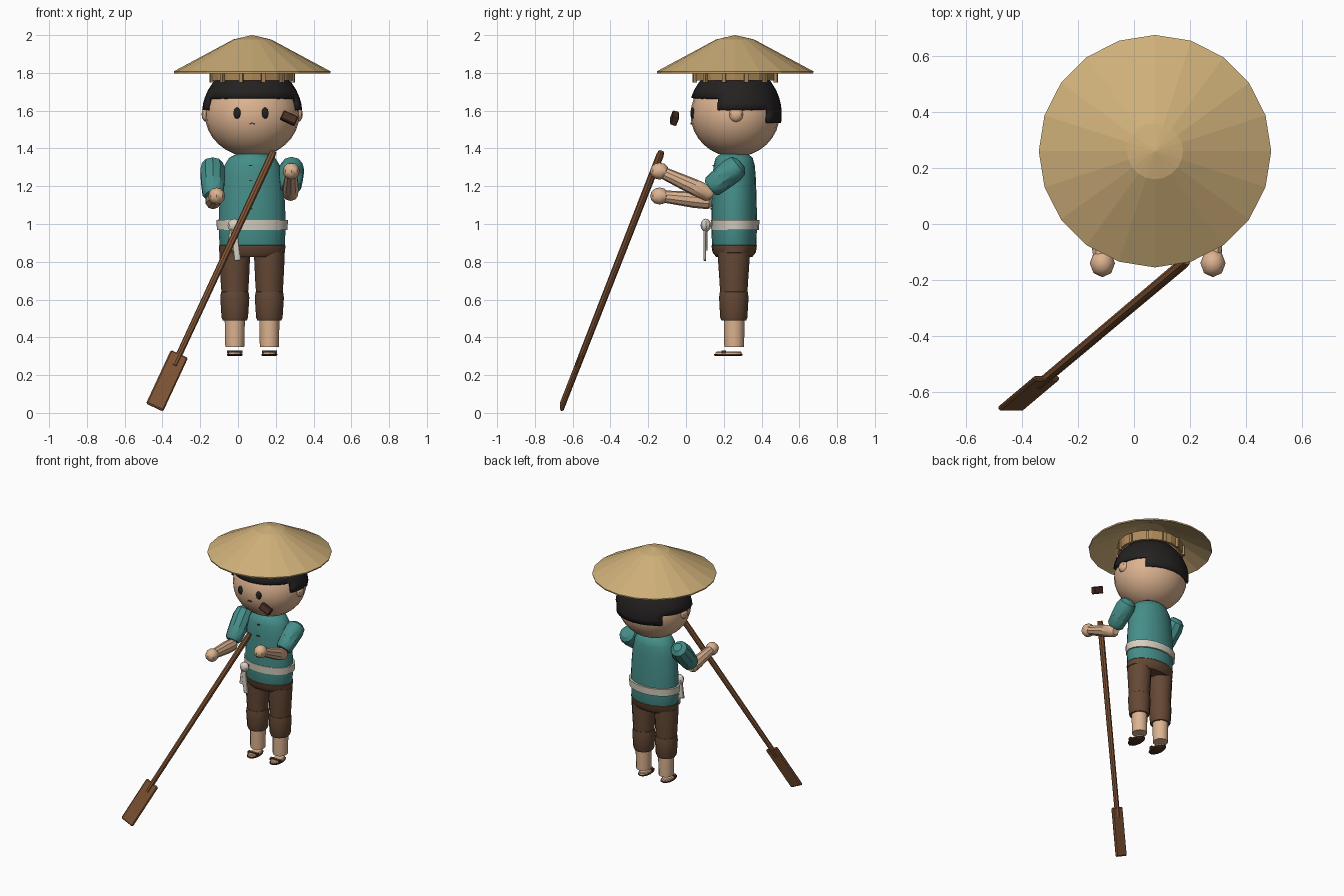
import bpy, bmesh, math
from mathutils import Vector, Matrix

if "Cube" in bpy.data.objects:
    bpy.data.objects.remove(bpy.data.objects["Cube"])

def mat(name, r, g, b):
    m = bpy.data.materials.new(name)
    m.diffuse_color = (r, g, b, 1)
    m.use_nodes = True
    m.node_tree.nodes["Principled BSDF"].inputs["Base Color"].default_value = m.diffuse_color
    return m

SKIN = mat("skin", .72, .45, .28)
TEAL = mat("teal_cloth", .06, .27, .25)
BROWN = mat("brown_cloth", .13, .065, .035)
WOOD = mat("wood", .22, .09, .035)
DARK = mat("dark_wood", .07, .03, .018)
STRAW = mat("straw", .62, .43, .19)
BAND = mat("straw_band", .42, .25, .1)
BLACK = mat("hair_black", .018, .015, .015)
CREAM = mat("cream_cloth", .68, .63, .53)

CX, CY = .075, .26

def finish(name, bm, m, smooth=35):
    bmesh.ops.recalc_face_normals(bm, faces=bm.faces)
    me = bpy.data.meshes.new(name)
    bm.to_mesh(me)
    bm.free()
    ob = bpy.data.objects.new(name, me)
    bpy.context.collection.objects.link(ob)
    me.materials.append(m)
    if smooth:
        bpy.ops.object.select_all(action='DESELECT')
        ob.select_set(True)
        bpy.context.view_layer.objects.active = ob
        bpy.ops.object.shade_smooth_by_angle(angle=math.radians(smooth))
    return ob

def lathe(name, prof, c, m, n=16, smooth=35, closed=False):
    """Stacked elliptical rings (z, rx, ry); ends capped, or joined when closed."""
    bm = bmesh.new()
    rings = [[bm.verts.new((c[0] + rx * math.sin(2 * math.pi * i / n),
                            c[1] - ry * math.cos(2 * math.pi * i / n), z))
              for i in range(n)] for z, rx, ry in prof]
    pairs = list(zip(rings, rings[1:])) + ([(rings[-1], rings[0])] if closed else [])
    for a, b in pairs:
        for i in range(n):
            j = (i + 1) % n
            bm.faces.new((a[i], a[j], b[j], b[i]))
    if not closed:
        bm.faces.new(rings[0])
        bm.faces.new(rings[-1])
    bmesh.ops.remove_doubles(bm, verts=bm.verts, dist=1e-5)
    return finish(name, bm, m, smooth)

def ball(name, c, r, m, u=12, v=8):
    bm = bmesh.new()
    bmesh.ops.create_uvsphere(bm, u_segments=u, v_segments=v, radius=1,
                              matrix=Matrix.Translation(c) @ Matrix.Diagonal((*r, 1)))
    return finish(name, bm, m, 40)

def limb(name, a, b, prof, m, n=10):
    """Round form along a-b; prof = (fraction along, radius)."""
    a, b = Vector(a), Vector(b)
    rot = (b - a).to_track_quat('Z', 'Y').to_matrix().to_4x4()
    L = (b - a).length
    ob = lathe(name, [(t * L, r, r) for t, r in prof], (0, 0), m, n)
    ob.data.transform(Matrix.Translation(a) @ rot)
    return ob

def box(name, c, size, m, axes=None, bevel=0):
    bm = bmesh.new()
    rot = Matrix(axes).transposed().to_4x4() if axes else Matrix()
    bmesh.ops.create_cube(bm, size=1, matrix=Matrix.Translation(c) @ rot @ Matrix.Diagonal((*size, 1)))
    if bevel:
        bmesh.ops.bevel(bm, geom=bm.edges[:], offset=bevel, segments=1, affect='EDGES')
    return finish(name, bm, m, 0)

# Straw hat: faceted cone shell, with a slatted band under it
lathe("hat", [(2.0, .001, .001), (1.977, .1, .1), (1.918, .21, .21), (1.808, .415, .415),
              (1.798, .413, .413), (1.895, .21, .21), (1.95, .1, .1), (1.96, .001, .001)],
      (CX, CY), STRAW, 20, 0)
lathe("hat_band", [(1.76, .224, .216), (1.83, .224, .216), (1.83, .205, .197), (1.76, .205, .197)],
      (CX, CY), BAND, 20, 0, True)
for i in range(12):
    a = 2 * math.pi * (i + .5) / 12
    o, t = Vector((math.sin(a), -math.cos(a), 0)), Vector((math.cos(a), math.sin(a), 0))
    box("hat_band_slat", Vector((CX, CY, 1.785)) + o * .222, (.02, .02, .07), BAND, [t, o, (0, 0, 1)])

# Head, ears and face
ball("head", (CX, CY, 1.58), (.25, .236, .225), SKIN, 24, 16)
lathe("neck", [(1.33, .07, .065), (1.42, .07, .065)], (CX, CY), SKIN, 12)
for s in (-1, 1):
    ball("ear", (CX + s * .243, CY + .005, 1.58), (.025, .038, .04), SKIN, 8, 6)
    ball("eye", (CX - .006 + s * .074, .037, 1.587), (.02, .014, .03), BLACK, 10, 8)
    box("mouth_half", (CX + s * .007, .029, 1.532), (.016, .01, .006), DARK,
        [(.9, 0, -.43 * s), (0, 1, 0), (.43 * s, 0, .9)])

# Hair: cap whose lower edge steps down from fringe to sides to nape
bm = bmesh.new()
N = 32
def hair_point(i, z, k=1):
    f = math.sqrt(max(0, 1 - ((z - 1.58) / .27) ** 2)) * k
    a = 2 * math.pi * i / N
    return bm.verts.new((CX + .266 * f * math.sin(a), CY - .247 * f * math.cos(a), z))
for i in range(N):
    c = math.cos(2 * math.pi * (i + .5) / N)
    low = 1.67 if c > .38 else 1.605 if c > -.7 else 1.535
    zs = [z for z in (1.535, 1.57, 1.605, 1.64, 1.67, 1.71, 1.75, 1.79, 1.83, 1.85) if z >= low]
    for z0, z1 in zip(zs, zs[1:]):
        bm.faces.new([hair_point(i, z0), hair_point(i + 1, z0), hair_point(i + 1, z1), hair_point(i, z1)])
bmesh.ops.remove_doubles(bm, verts=bm.verts, dist=1e-4)
bmesh.ops.dissolve_degenerate(bm, edges=bm.edges, dist=1e-5)
hair = finish("hair", bm, BLACK)
sol = hair.modifiers.new("thickness", 'SOLIDIFY')
sol.thickness, sol.offset = .02, -1

# Shirt with small buttons
lathe("shirt", [(.855, .165, .112), (.87, .172, .117), (1.0, .178, .121), (1.12, .173, .119),
                (1.24, .163, .115), (1.31, .147, .109), (1.35, .122, .098), (1.37, .085, .075)],
      (CX, CY - .005), TEAL, 20)
for z, y in ((1.31, .146), (1.23, .14), (1.08, .135)):
    box("shirt_button", (CX - .008, y, z), (.02, .012, .007), DARK)

# Sash with knot and tails
lathe("sash", [(.968, .186, .126), (1.02, .19, .129), (1.02, .165, .108), (.968, .165, .108)],
      (CX, CY), CREAM, 20, 35, True)
ball("sash_knot", (-.02, .105, .993), (.035, .028, .035), CREAM, 8, 6)
box("sash_tail_long", (-.012, .1, .89), (.035, .014, .17), CREAM,
    [(.99, 0, .12), (0, 1, 0), (-.12, 0, .99)], .003)
box("sash_tail_short", (-.035, .107, .92), (.035, .014, .12), CREAM,
    [(.99, 0, -.14), (0, 1, 0), (.14, 0, .99)], .003)

# Trousers, shins and sandals
lathe("trouser_hips", [(.825, .15, .095), (.85, .174, .115), (.885, .176, .12), (.9, .165, .11)],
      (CX, CY - .005), BROWN, 20)
for x in (-.017, .166):
    lathe("trouser_leg", [(.6, .068, .07), (.7, .075, .076), (.83, .081, .085), (.87, .078, .085)],
          (x, .253), BROWN, 12)
    lathe("trouser_cuff", [(.49, .064, .066), (.505, .07, .072), (.61, .077, .078), (.64, .073, .074), (.65, .06, .06)],
          (x, .253), BROWN, 12)
    lathe("shin", [(.35, .05, .052), (.37, .051, .053), (.52, .054, .055)], (x, .255), SKIN, 12)
    lathe("sandal_sole", [(.3, .036, .066), (.306, .042, .076), (.312, .042, .076)], (x, .224), DARK, 12)
    lathe("foot", [(.311, .037, .07), (.321, .036, .068), (.326, .03, .062)], (x, .226), SKIN, 12)
    box("sandal_strap", (x, .2, .322), (.08, .022, .016), DARK)

# Arms reaching forward: sleeve, forearm and hand
SLEEVE = [(-.22, .03), (-.1, .058), (.15, .068), (.6, .064), (1.0, .058), (1.1, .045)]
FOREARM = [(-.08, .025), (0, .042), (.3, .043), (.75, .035), (1, .031)]
for sh, el, hand in (((-.135, .265, 1.3), (-.132, .14, 1.16), (-.113, -.14, 1.148)),
                     ((.285, .265, 1.3), (.278, .14, 1.2), (.282, -.14, 1.28))):
    limb("sleeve", sh, el, SLEEVE, TEAL)
    elbow = Vector(el) - Vector((0, .02, .04))
    limb("forearm", elbow, hand, FOREARM, SKIN)
    ball("hand", hand, (.045, .05, .045), SKIN, 8, 6)

# Paddle: shaft, blade and the detached cross grip, all on one slanted line
top = Vector((.188, -.13, 1.383))
step = Vector((.63, .53, 1.355)) / 1.355
def on_line(z):
    return top + step * (z - top.z)
d = step.normalized()
w = Vector((d.z, 0, -d.x)).normalized()
n = w.cross(d)
limb("paddle_shaft", on_line(.25), top, [(0, .017), (.98, .02), (1, .016)], WOOD, 8)
box("paddle_blade", on_line(.17), (.1, .33, .02), WOOD, [w, d, n], .007)
box("paddle_grip", on_line(1.56), (.085, .05, .035), DARK, [w, d, n], .005)
